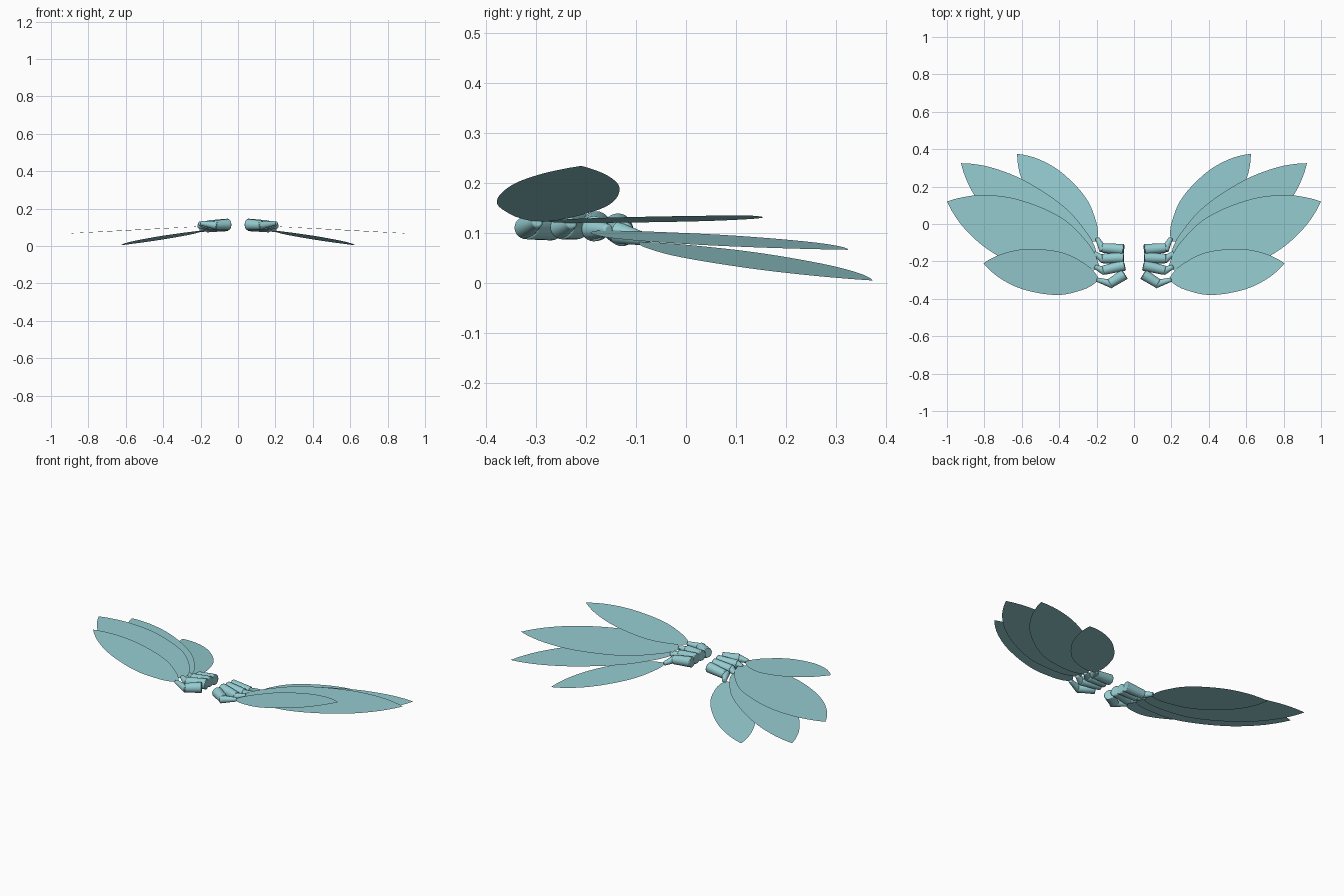
import bpy, bmesh, math
from mathutils import Vector

cube = bpy.data.objects.get("Cube")
if cube:
    bpy.data.objects.remove(cube, do_unlink=True)

teal = bpy.data.materials.new("pale_teal")
teal.use_nodes = True
color = (0.30, 0.60, 0.63, 1)
teal.diffuse_color = color
teal.node_tree.nodes["Principled BSDF"].inputs["Base Color"].default_value = color

# Shared feather half-width profile: (position along the quill, share of full width)
PROFILE = [(0, .05), (.06, .38), (.16, .67), (.28, .91), (.42, 1),
           (.6, .95), (.73, .8), (.86, .52), (.95, .22), (1, 0)]


def make_object(name, bm):
    mesh = bpy.data.meshes.new(name)
    bm.to_mesh(mesh)
    bm.free()
    mesh.materials.append(teal)
    obj = bpy.data.objects.new(name, mesh)
    bpy.context.collection.objects.link(obj)
    return obj


def half_width(t):
    """Smooth (Catmull-Rom) reading of the profile."""
    for i in range(len(PROFILE) - 1):
        (t1, w1), (t2, w2) = PROFILE[i], PROFILE[i + 1]
        if t <= t2:
            t0, w0 = PROFILE[max(i - 1, 0)]
            t3, w3 = PROFILE[min(i + 2, len(PROFILE) - 1)]
            h, s = t2 - t1, (t - t1) / (t2 - t1)
            m1, m2 = (w2 - w0) / (t2 - t0) * h, (w3 - w1) / (t3 - t1) * h
            return ((2*s**3 - 3*s**2 + 1) * w1 + (s**3 - 2*s**2 + s) * m1
                    + (3*s**2 - 2*s**3) * w2 + (s**3 - s**2) * m2)
    return 0


def feather(name, side, root, tip, rear, front, z, slope):
    """Flat leaf on the plane through the root at height z, tilted by slope."""
    a, b = Vector(root), Vector(tip)
    axis = b - a
    normal = Vector((-axis.y, axis.x)).normalized()
    bm = bmesh.new()
    rows = []
    steps = 24
    for i in range(steps + 1):
        t = i / steps
        row = []
        for w in (rear, -front):
            p = a + axis * t + normal * (w * half_width(t))
            d = p - a
            row.append(bm.verts.new((side * p.x, p.y, z + slope[0] * d.x + slope[1] * d.y)))
        rows.append(row)
    for (u1, l1), (u2, l2) in zip(rows, rows[1:]):
        bm.faces.new((l1, l2, u2, u1))
    bmesh.ops.remove_doubles(bm, verts=bm.verts, dist=1e-5)
    for f in bm.faces:
        f.normal_update()
        if f.normal.z < 0:
            f.normal_flip()
    make_object(name, bm)


def tube(name, side, start, end, r1, r2):
    """Tapered round segment with softened rims."""
    a, b = (Vector((side * p[0], p[1], p[2])) for p in (start, end))
    d = b - a
    bm = bmesh.new()
    bmesh.ops.create_cone(bm, cap_ends=True, segments=24, radius1=r1, radius2=r2, depth=d.length)
    obj = make_object(name, bm)
    obj.location = (a + b) / 2
    obj.rotation_euler = d.to_track_quat('Z', 'Y').to_euler()
    bevel = obj.modifiers.new("soft_rim", 'BEVEL')
    bevel.width, bevel.segments, bevel.limit_method = .004, 2, 'ANGLE'
    bevel.angle_limit = math.radians(50)
    bpy.ops.object.select_all(action='DESELECT')
    obj.select_set(True)
    bpy.context.view_layer.objects.active = obj
    bpy.ops.object.shade_smooth_by_angle()


# name: root, tip, rear width, front width, root height, slope in x and y
FEATHERS = {
    "front": ((.19, -.295), (.805, -.21), .118, .118, .122, (.183, 0)),
    "upper": ((.19, -.23), (1, .12), .171, .165, .12, (.019, 0)),
    "lower": ((.2, -.17), (.925, .325), .123, .165, .105, (-.05, -.005)),
    "rear": ((.2, -.09), (.625, .375), .117, .117, .082, (-.113, -.063)),
}

# name: inner end, knuckle, outer end of each jointed segment
FINGERS = {
    "front": ((.05, -.268, .115), (.128, -.318, .112), (.2, -.297, .122)),
    "upper": ((.05, -.22, .117), (.165, -.248, .112), (.21, -.228, .12)),
    "lower": ((.055, -.18, .114), (.17, -.185, .108), (.213, -.155, .106)),
    "rear": ((.055, -.137, .11), (.17, -.128, .098), (.198, -.075, .086)),
}

for label, side in (("left", 1), ("right", -1)):
    for part, data in FEATHERS.items():
        feather(f"{label}_{part}_feather", side, *data)
    for part, (inner, knuckle, outer) in FINGERS.items():
        tube(f"{label}_{part}_base_joint", side, inner, knuckle, .03, .025)
        # The outer joint starts slightly inside the base joint
        start = Vector(knuckle).lerp(Vector(outer), -.25)
        tube(f"{label}_{part}_outer_joint", side, start, outer, .023, .011)
